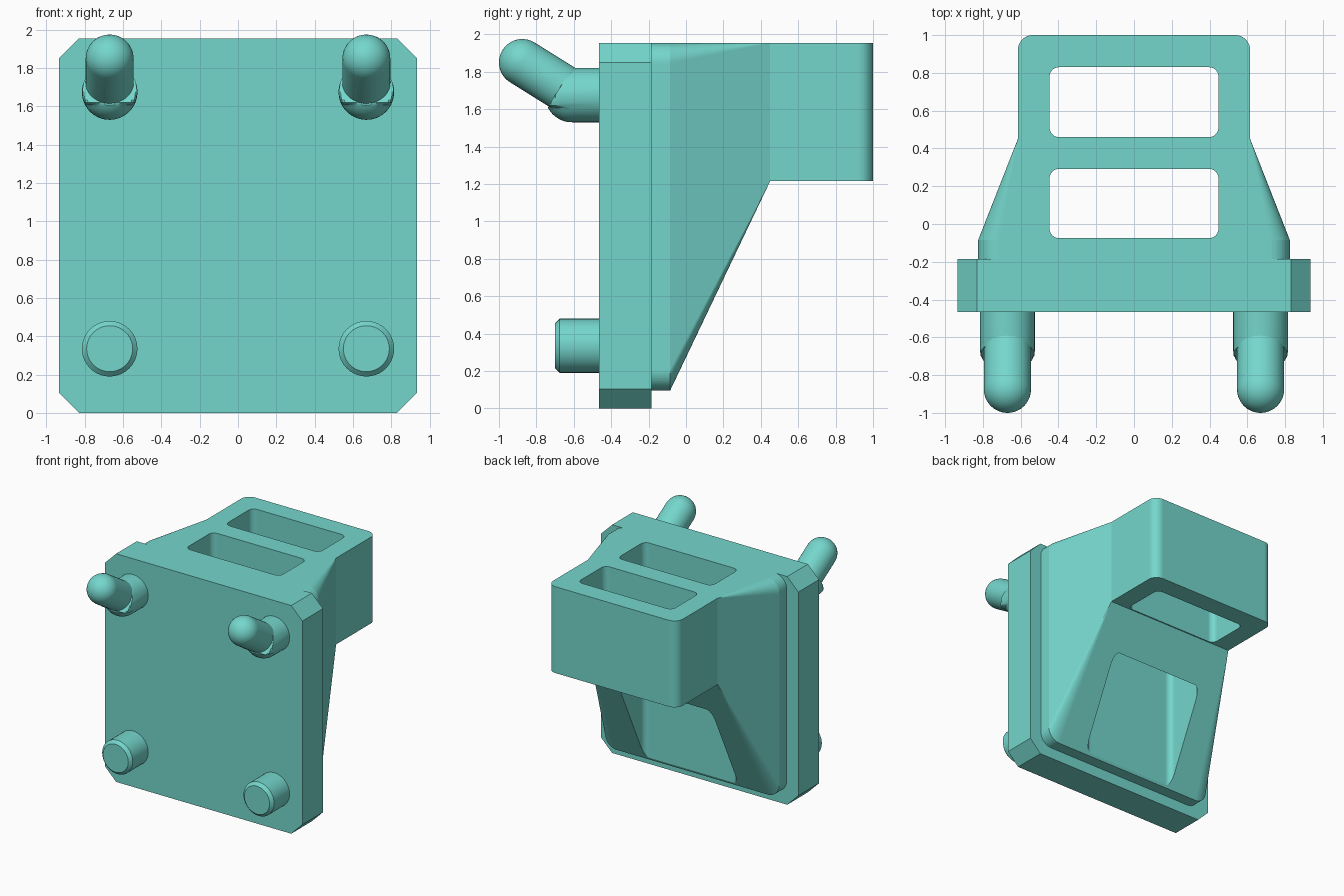
import bpy, bmesh
from math import sin, cos, pi, sqrt
from mathutils import Vector

if "Cube" in bpy.data.objects:
    bpy.data.objects.remove(bpy.data.objects["Cube"])

teal = bpy.data.materials.new("teal")
teal.diffuse_color = (0.176, 0.675, 0.605, 1)
teal.use_nodes = True
teal.node_tree.nodes["Principled BSDF"].inputs["Base Color"].default_value = teal.diffuse_color


def finish(name, bm):
    bmesh.ops.remove_doubles(bm, verts=bm.verts, dist=1e-5)
    bmesh.ops.recalc_face_normals(bm, faces=bm.faces)
    me = bpy.data.meshes.new(name)
    bm.to_mesh(me)
    bm.free()
    me.materials.append(teal)
    ob = bpy.data.objects.new(name, me)
    bpy.context.collection.objects.link(ob)
    return ob


def loft(name, rings):
    """Skin a stack of equal-length rings and cap both ends."""
    bm = bmesh.new()
    rows = [[bm.verts.new(p) for p in ring] for ring in rings]
    n = len(rows[0])
    for a, b in zip(rows, rows[1:]):
        for i in range(n):
            j = (i + 1) % n
            bm.faces.new((a[i], a[j], b[j], b[i]))
    bm.faces.new(rows[0])
    bm.faces.new(rows[-1])
    return finish(name, bm)


def rounded_rect(hx, v0, v1, r, seg):
    pts = []
    corners = [(hx - r, v1 - r), (r - hx, v1 - r), (r - hx, v0 + r), (hx - r, v0 + r)]
    for k, (cx, cv) in enumerate(corners):
        for s in range(seg + 1):
            a = (k + s / seg) * pi / 2
            pts.append((cx + r * cos(a), cv + r * sin(a)))
    return pts


def section(y, hx, z0, r, seg=12, z1=1.955):
    return [(x, y, z) for x, z in rounded_rect(hx, z0, z1, r, seg)]


def revolve(name, origin, axis, profile, n=40):
    """Turn (distance along axis, radius) pairs around an axis in the yz plane."""
    o, d = Vector(origin), Vector(axis).normalized()
    u = Vector((1, 0, 0))
    v = d.cross(u)
    return loft(name, [[o + d * h + (u * cos(2 * pi * i / n) + v * sin(2 * pi * i / n)) * r
                        for i in range(n)] for h, r in profile])


def smooth(ob, angle=0.4):
    bpy.ops.object.select_all(action='DESELECT')
    ob.select_set(True)
    bpy.context.view_layer.objects.active = ob
    bpy.ops.object.shade_smooth_by_angle(angle=angle)


# Back plate with chamfered corners
loft("back_plate", [section(y, 0.935, 0, 0.105, 1) for y in (-0.465, -0.185)])

# Holder body: rounded base tapering into a box with rounded rear edges
rings = [section(-0.185, 0.825, 0.095, 0.11), section(-0.085, 0.825, 0.095, 0.11),
         section(0.45, 0.615, 1.215, 0)]
for s in range(13):
    a = s / 12 * pi / 2
    rings.append(section(0.92 + 0.08 * sin(a), 0.535 + 0.08 * cos(a), 1.215, 0))
body = loft("holder_body", rings)

# Two vertical slots cut right through the body
for y0, y1 in ((-0.075, 0.292), (0.46, 0.83)):
    outline = rounded_rect(0.447, y0, y1, 0.05, 10)
    cutter = loft("slot_cutter", [[(x, y, z) for x, y in outline] for z in (-0.3, 2.3)])
    cutter.hide_render = True
    mod = body.modifiers.new("slot", 'BOOLEAN')
    mod.operation = 'DIFFERENCE'
    mod.solver = 'EXACT'
    mod.object = cutter
    bpy.context.view_layer.objects.active = body
    bpy.ops.object.modifier_apply(modifier=mod.name)
    bpy.data.objects.remove(cutter)


def hook_base(name, x, zc=1.675, r=0.145, n=32, m=16):
    """Cylinder whose end is slanted above and ball-shaped below."""
    bm = bmesh.new()
    rows = []
    for k in range(n + 1):
        z, w = -r * cos(pi * k / n), r * sin(pi * k / n)
        row = [(x - w, -0.465)]
        for i in range(m + 1):
            dx = -w * cos(pi * i / m)
            ball = sqrt(max(r * r - z * z - dx * dx, 0))
            slant = 0.13 * (r - z) / (r + 0.065)
            depth = ball if z < -0.065 else min(slant, ball + 0.06)
            row.append((x + dx, -0.61 - depth))
        row.append((x + w, -0.465))
        rows.append([bm.verts.new((px, py, zc + z)) for px, py in row])
    for a, b in zip(rows, rows[1:]):
        for i in range(m + 3):
            j = (i + 1) % (m + 3)
            bm.faces.new((a[i], a[j], b[j], b[i]))
    return finish(name, bm)


for side, x in (("left", -0.67), ("right", 0.67)):
    # Upper hook: rounded base and a round-ended finger
    smooth(hook_base("hook_base_" + side, x))
    tip = [(0.125 * sin(k * pi / 20), 0.125 * cos(k * pi / 20)) for k in range(11)]
    smooth(revolve("hook_finger_" + side, (x, -0.875, 1.85), (0, -0.848, 0.53),
                   [(-0.3, 0.125)] + tip))
    # Lower peg with a chamfered end
    smooth(revolve("lower_peg_" + side, (x, -0.465, 0.335), (0, -1, 0),
                   [(0, 0.145), (0.21, 0.145), (0.235, 0.12)]))
